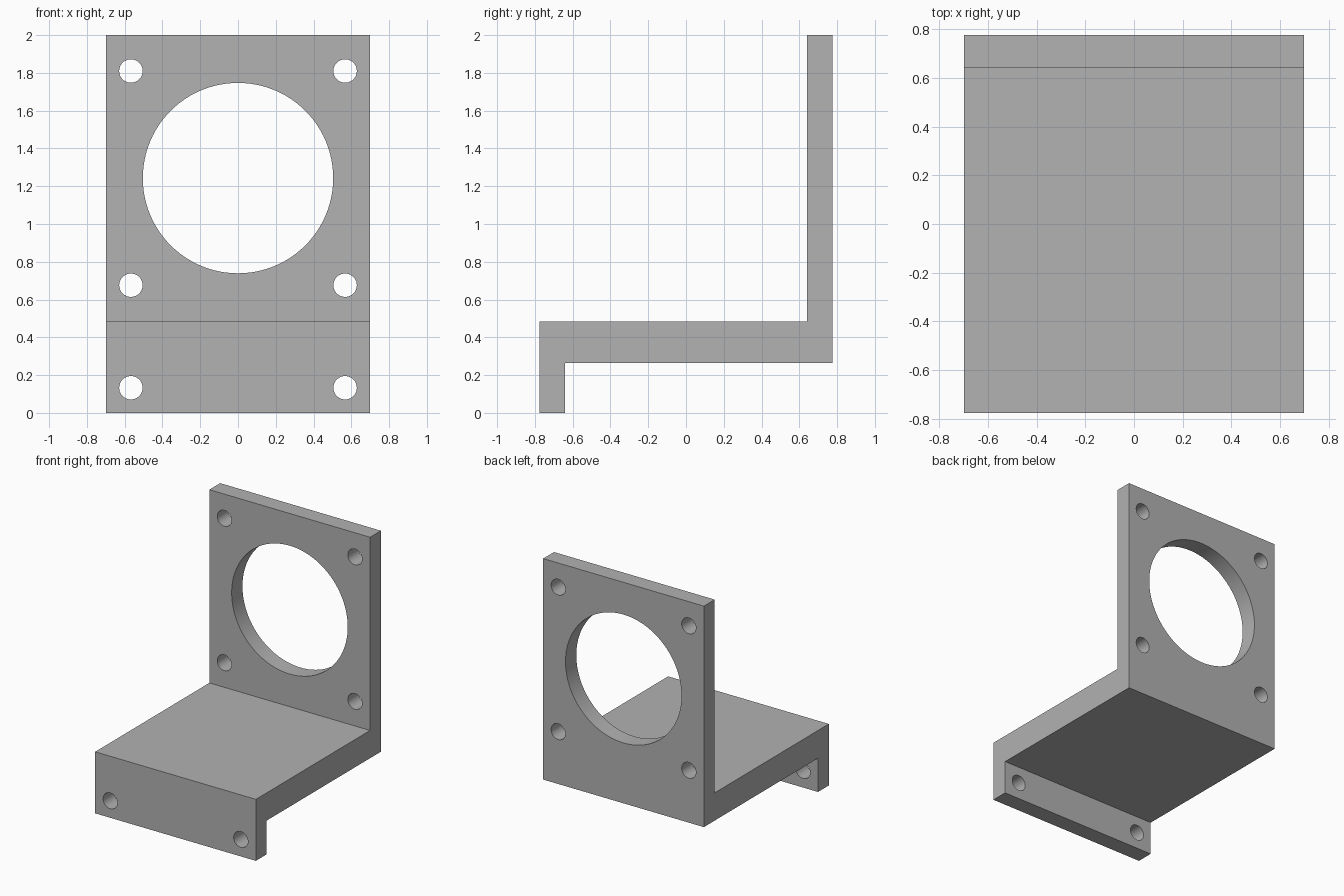
import bpy
import bmesh
import math

cube = bpy.data.objects.get("Cube")
if cube:
    bpy.data.objects.remove(cube, do_unlink=True)

HALF_WIDTH = 0.698
HALF_DEPTH = 0.775
THICK = 0.134
SHELF_LOW, SHELF_HIGH, TOP = 0.265, 0.483, 2.0

grey = bpy.data.materials.new("plain_grey")
grey.use_nodes = True
colour = (0.445, 0.445, 0.445, 1)
grey.diffuse_color = colour
grey.node_tree.nodes["Principled BSDF"].inputs["Base Color"].default_value = colour


def make_object(name, bm):
    bmesh.ops.recalc_face_normals(bm, faces=bm.faces)
    mesh = bpy.data.meshes.new(name)
    bm.to_mesh(mesh)
    bm.free()
    obj = bpy.data.objects.new(name, mesh)
    bpy.context.collection.objects.link(obj)
    mesh.materials.append(grey)
    return obj


def drill(target, x, y, z, radius, sides):
    """Cut a round hole along y through the plate centred at y."""
    bpy.ops.mesh.primitive_cylinder_add(
        vertices=sides, radius=radius, depth=THICK * 2,
        location=(x, y, z), rotation=(math.pi / 2, 0, 0))
    cutter = bpy.context.object
    cutter.name = "hole_cutter"
    cutter.hide_render = True
    cutter.data.materials.append(grey)
    bpy.context.view_layer.objects.active = target
    cut = target.modifiers.new("hole", 'BOOLEAN')
    cut.operation = 'DIFFERENCE'
    cut.solver = 'EXACT'
    cut.object = cutter
    bpy.ops.object.modifier_apply(modifier=cut.name)
    bpy.data.objects.remove(cutter, do_unlink=True)


# Bracket: stepped side profile extruded across the width
front, back = -HALF_DEPTH, HALF_DEPTH
profile = [(front, 0), (front + THICK, 0), (front + THICK, SHELF_LOW),
           (back, SHELF_LOW), (back, TOP), (back - THICK, TOP),
           (back - THICK, SHELF_HIGH), (front, SHELF_HIGH)]
bm = bmesh.new()
side = bm.faces.new([bm.verts.new((-HALF_WIDTH, y, z)) for y, z in profile])
swept = bmesh.ops.extrude_face_region(bm, geom=[side])
bmesh.ops.translate(bm, vec=(HALF_WIDTH * 2, 0, 0),
                    verts=[v for v in swept["geom"] if isinstance(v, bmesh.types.BMVert)])
bracket = make_object("mounting_bracket", bm)

# Large opening in the upright plate
wall_y = back - THICK / 2
lip_y = front + THICK / 2
drill(bracket, 0, wall_y, 1.243, 0.504, 96)

# Screw holes: four in the upright plate, two in the front lip
for x in (-0.567, 0.567):
    for y, z in ((wall_y, 1.81), (wall_y, 0.676), (lip_y, 0.133)):
        drill(bracket, x, y, z, 0.062, 48)

# Smooth hole walls, crisp plate edges
bpy.ops.object.select_all(action='DESELECT')
bracket.select_set(True)
bpy.context.view_layer.objects.active = bracket
bpy.ops.object.shade_smooth_by_angle(angle=math.radians(30))
